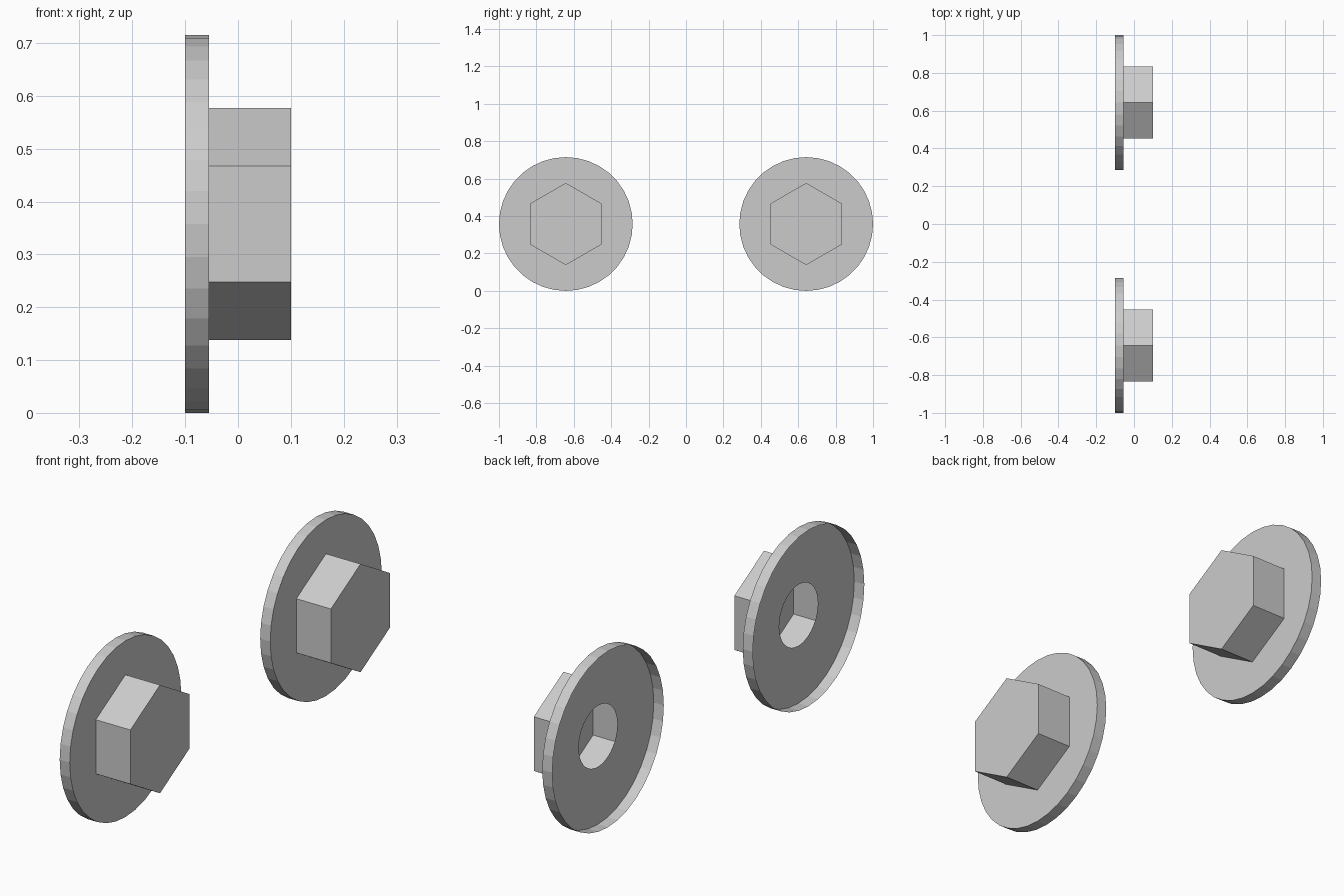
import bpy, bmesh
from math import sin, cos, pi

if "Cube" in bpy.data.objects:
    bpy.data.objects.remove(bpy.data.objects["Cube"])

R_DISC, R_HOLE, R_HEX = 0.3575, 0.124, 0.2195
X_BACK, X_PLATE, X_CAP = -0.1, -0.055, 0.1
CENTRE_Y, CENTRE_Z = 0.6425, 0.3575


def ring(bm, x, radius, sides):
    """Loop of vertices around the x axis, first one at the top."""
    return [bm.verts.new((x, radius * sin(2 * pi * i / sides), radius * cos(2 * pi * i / sides)))
            for i in range(sides)]


def bridge(bm, a, b):
    n = len(a)
    for i in range(n):
        j = (i + 1) % n
        bm.faces.new((a[i], b[i], b[j], a[j]))


def finish(bm, name, y):
    bmesh.ops.recalc_face_normals(bm, faces=bm.faces)
    mesh = bpy.data.meshes.new(name)
    bm.to_mesh(mesh)
    bm.free()
    obj = bpy.data.objects.new(name, mesh)
    obj.location = (0, y, CENTRE_Z)
    bpy.context.collection.objects.link(obj)


def washer(name, y):
    # Thin dish: open-backed rim and a front plate with a round hole
    bm = bmesh.new()
    back = ring(bm, X_BACK, R_DISC, 36)
    front = ring(bm, X_PLATE, R_DISC, 36)
    hole = ring(bm, X_PLATE, R_HOLE, 36)
    bridge(bm, back, front)
    bridge(bm, front, hole)
    finish(bm, name, y)


def hex_head(name, y):
    # Hollow hexagonal cap, open towards the washer
    bm = bmesh.new()
    base = ring(bm, X_PLATE, R_HEX, 6)
    cap = ring(bm, X_CAP, R_HEX, 6)
    bridge(bm, base, cap)
    bm.faces.new(cap)
    finish(bm, name, y)


# Two identical bolts, one on each side
for side, sign in (("left", -1), ("right", 1)):
    washer("washer_" + side, sign * CENTRE_Y)
    hex_head("hex_head_" + side, sign * CENTRE_Y)
